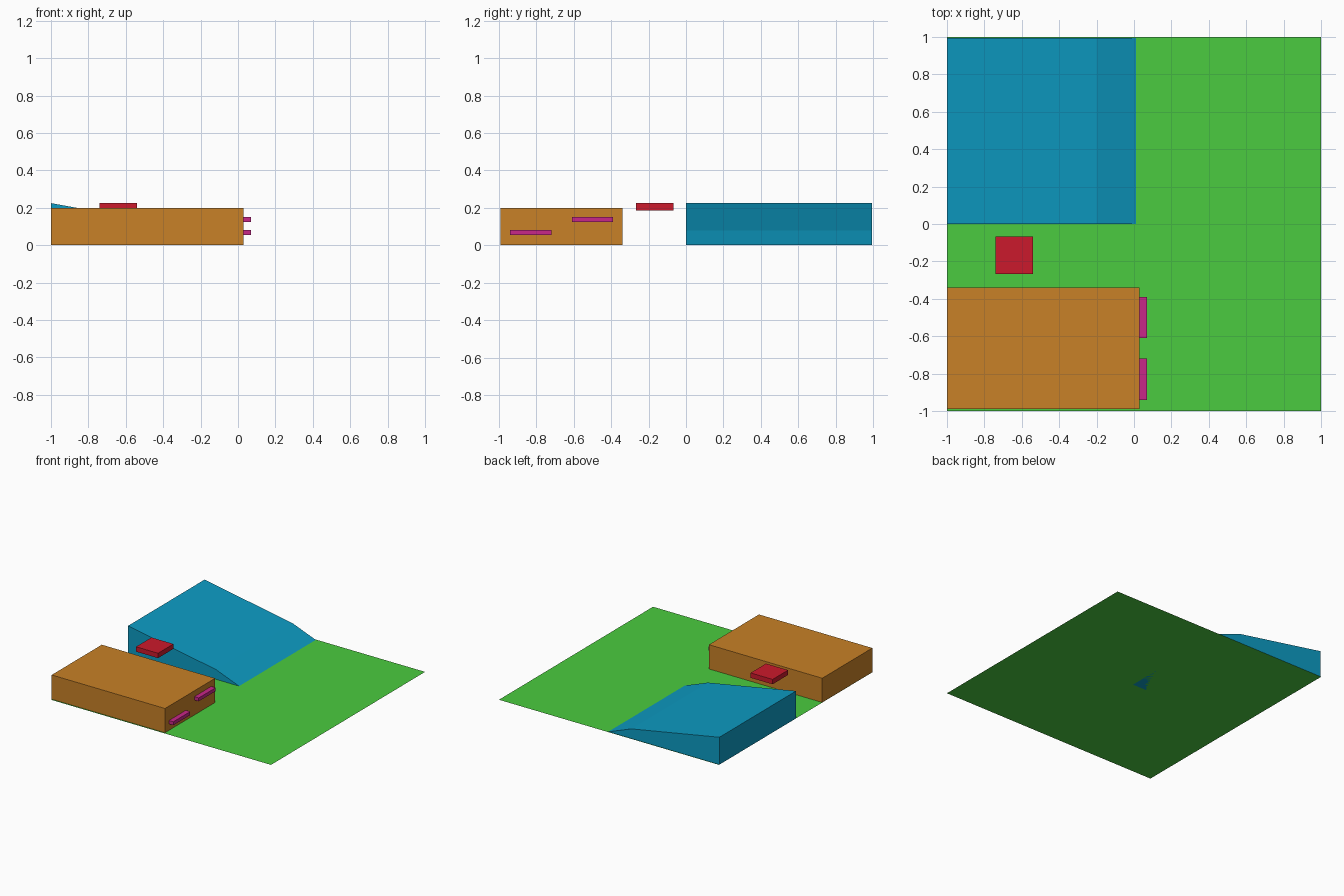
import bpy, bmesh

if "Cube" in bpy.data.objects:
    bpy.data.objects.remove(bpy.data.objects["Cube"])


def finish(name, bm, color):
    bmesh.ops.recalc_face_normals(bm, faces=bm.faces)
    mesh = bpy.data.meshes.new(name)
    bm.to_mesh(mesh)
    bm.free()
    mat = bpy.data.materials.new(name + "_color")
    mat.diffuse_color = (*color, 1)
    mat.use_nodes = True
    mat.node_tree.nodes["Principled BSDF"].inputs["Base Color"].default_value = mat.diffuse_color
    mesh.materials.append(mat)
    obj = bpy.data.objects.new(name, mesh)
    bpy.context.collection.objects.link(obj)
    return obj


def box(name, x, y, z, color):
    bm = bmesh.new()
    bmesh.ops.create_cube(bm, size=1)
    for v in bm.verts:
        v.co = [r[0] if c < 0 else r[1] for c, r in zip(v.co, (x, y, z))]
    return finish(name, bm, color)


GREEN = (0.07, 0.60, 0.05)
ORANGE = (0.58, 0.22, 0.02)
PINK = (0.58, 0.02, 0.25)
RED = (0.60, 0.01, 0.025)
BLUE = (0.004, 0.33, 0.55)

# Flat ground sheet
bm = bmesh.new()
bmesh.ops.create_grid(bm, x_segments=1, y_segments=1, size=1)
finish("ground", bm, GREEN)

# Raised block with two stepped ledges on its right side
box("block", (-1, 0.03), (-0.99, -0.34), (0.001, 0.2), ORANGE)
for name, y, z in (("lower_ledge", -0.83, 0.068), ("upper_ledge", -0.5, 0.138)):
    box(name, (0.03, 0.07), (y - 0.11, y + 0.11), (z - 0.014, z + 0.014), PINK)

# Floating platform between block and ramp
box("floating_platform", (-0.74, -0.54), (-0.267, -0.067), (0.185, 0.225), RED)

# Two-slope ramp: side profile extruded along y
bm = bmesh.new()
profile = [(-1, 0), (0.01, 0), (-0.2, 0.08), (-1, 0.225)]
side = bm.faces.new([bm.verts.new((x, 0, z)) for x, z in profile])
ext = bmesh.ops.extrude_face_region(bm, geom=[side], use_keep_orig=True)
bmesh.ops.translate(bm, vec=(0, 0.995, 0),
                    verts=[g for g in ext["geom"] if isinstance(g, bmesh.types.BMVert)])
finish("ramp", bm, BLUE)
